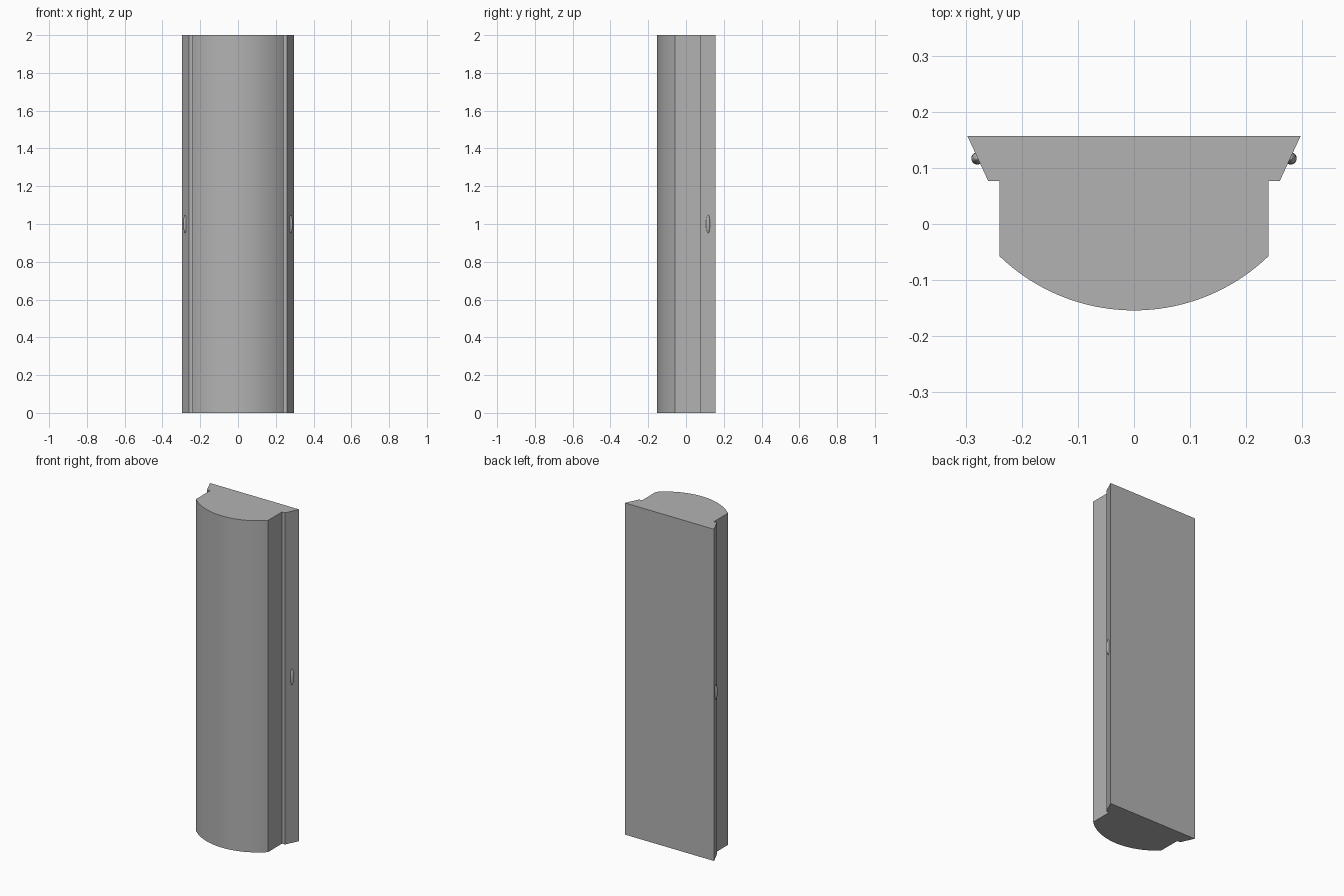
import bpy, bmesh, math

HEIGHT = 2.0
ARC_STEPS = 48

cube = bpy.data.objects.get("Cube")
if cube:
    bpy.data.objects.remove(cube, do_unlink=True)

grey = bpy.data.materials.new("plain_grey")
grey.use_nodes = True
color = (0.45, 0.45, 0.45, 1)
grey.diffuse_color = color
grey.node_tree.nodes["Principled BSDF"].inputs["Base Color"].default_value = color


def smooth(obj):
    bpy.ops.object.select_all(action='DESELECT')
    obj.select_set(True)
    bpy.context.view_layer.objects.active = obj
    bpy.ops.object.shade_smooth_by_angle(angle=math.radians(25))


# Cross-section: flared back plate, straight sides and bowed front
half, side_y, front_y = 0.24, -0.057, -0.154
sag = side_y - front_y
radius = (half ** 2 + sag ** 2) / (2 * sag)
sweep = math.asin(half / radius)
profile = [(0.297, 0.157), (-0.297, 0.157), (-0.26, 0.077), (-half, 0.077)]
for i in range(ARC_STEPS + 1):
    a = sweep * (2 * i / ARC_STEPS - 1)
    profile.append((radius * math.sin(a), front_y + radius * (1 - math.cos(a))))
profile += [(half, 0.077), (0.26, 0.077)]

# Body: extruded cross-section
bm = bmesh.new()
base = bm.faces.new([bm.verts.new((x, y, 0)) for x, y in profile])
top = bmesh.ops.extrude_face_region(bm, geom=[base])
verts = [g for g in top["geom"] if isinstance(g, bmesh.types.BMVert)]
bmesh.ops.translate(bm, verts=verts, vec=(0, 0, HEIGHT))
bmesh.ops.recalc_face_normals(bm, faces=bm.faces)
mesh = bpy.data.meshes.new("body")
bm.to_mesh(mesh)
bm.free()
body = bpy.data.objects.new("body", mesh)
bpy.context.collection.objects.link(body)
mesh.materials.append(grey)
smooth(body)

# Catches: slim rounded bumps halfway up the slanted edges
for name, sign in (("left_catch", 1), ("right_catch", -1)):
    bpy.ops.mesh.primitive_uv_sphere_add(
        segments=32, ring_count=16, radius=1, location=(sign * 0.279, 0.117, HEIGHT / 2))
    catch = bpy.context.object
    catch.name = name
    catch.scale = (0.011, 0.011, 0.048)
    catch.data.materials.append(grey)
    smooth(catch)
